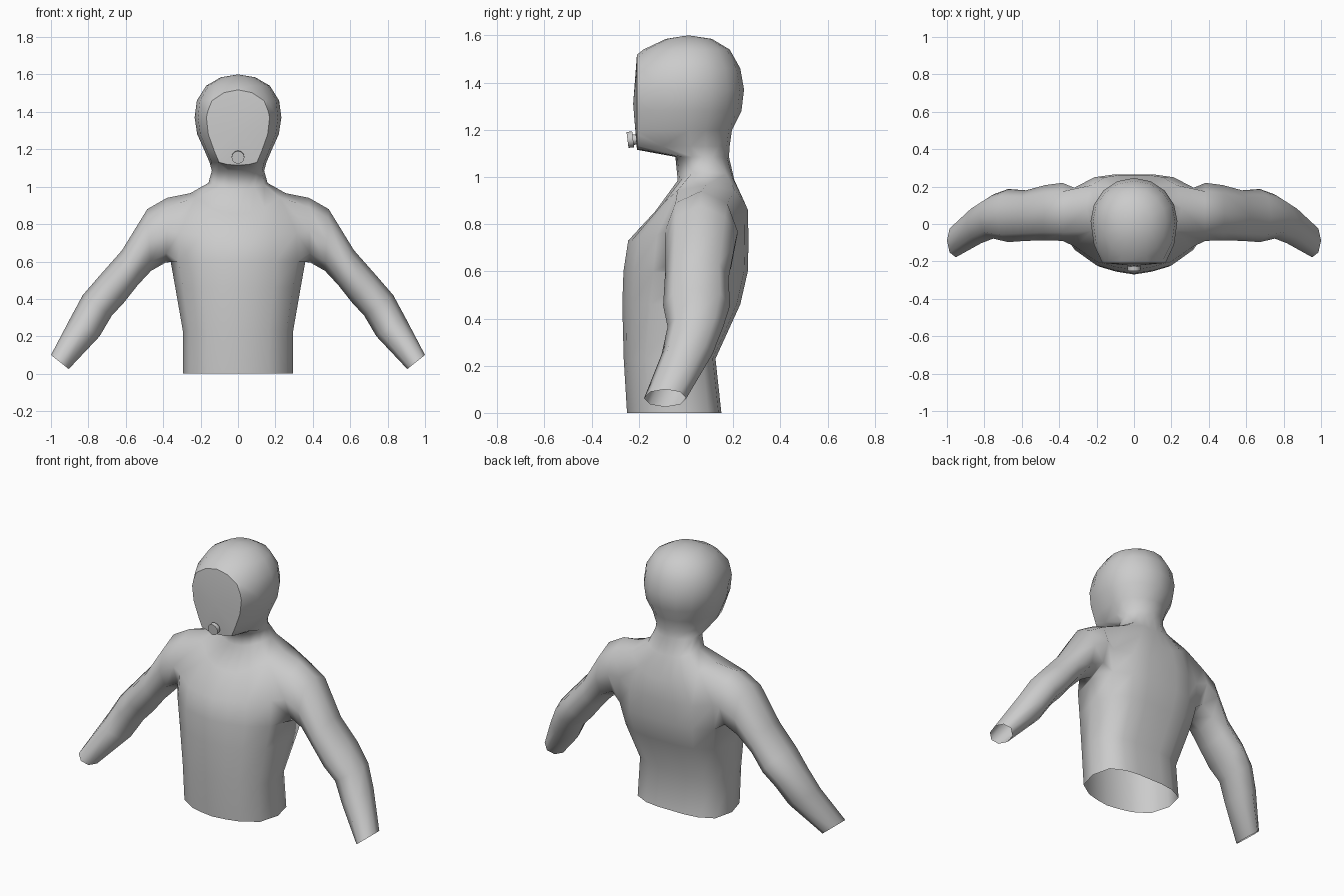
import bpy, bmesh, math
from mathutils import Vector, Matrix

if "Cube" in bpy.data.objects:
    bpy.data.objects.remove(bpy.data.objects["Cube"])

N = 16
bm = bmesh.new()


def ring(half):
    """Full loop of vertices from nine (x, y, z) points, front to back."""
    pts = half + [(-x, y, z) for x, y, z in half[-2:0:-1]]
    return [bm.verts.new(p) for p in pts]


def bridge(a, b, skip=()):
    n = len(a)
    return [bm.faces.new((a[i], a[(i + 1) % n], b[(i + 1) % n], b[i]))
            for i in range(n) if i not in skip]


# Trunk: rings with a chest ridge in front and a flat back
SHAPE = [(0, 0), (.28, .03), (.56, .085), (.88, .24), (1, .55),
         (.9, .86), (.6, .97), (.3, 1), (0, 1)]
LIFT = [0, .05, .3, .8, 1, .8, .3, .05, 0]
# z, half width, front y, back y, lift of the sides
trunk = [(0, .295, -.25, .15, 0), (.23, .295, -.264, .125, 0),
         (.46, .335, -.27, .23, 0), (.60, .36, -.265, .262, 0),
         (.73, .355, -.245, .265, .03), (.855, .255, -.13, .262, .11),
         (.985, .158, -.035, .205, .035)]
rows = [ring([(w * fx, f + (b - f) * fy, z + lift * k)
              for (fx, fy), k in zip(SHAPE, LIFT)])
        for z, w, f, b, lift in trunk]
A = 3                                       # row at the armpit
for i in range(len(rows) - 1):
    # leave square openings at the shoulders
    bridge(rows[i], rows[i + 1], (3, 4, 11, 12) if i in (A, A + 1) else ())


# Neck and head: rounded rings, front overshoots and is cut flat
def oval(z, w, yc, front, back):
    half = []
    for i in range(9):
        a = math.pi * i / 8
        r = yc - front if i < 4 else back - yc
        half.append((w * math.sin(a), yc - r * math.cos(a), z))
    return ring(half)


skull = [(1.085, .14, .07, -.045, .182), (1.13, .152, .02, -.29, .185),
         (1.2, .182, .015, -.305, .195), (1.28, .218, .015, -.315, .235),
         (1.37, .232, .015, -.315, .246), (1.46, .22, .015, -.28, .23),
         (1.54, .17, .015, -.18, .185), (1.585, .092, .012, -.085, .11)]
prev, head_faces = rows[-1], []
for spec in skull:
    cur = oval(*spec)
    head_faces += bridge(prev, cur)
    prev = cur
crown = bm.verts.new((0, .01, 1.6))
head_faces += [bm.faces.new((prev[i], prev[(i + 1) % N], crown)) for i in range(N)]

# Arms: eight-sided tubes grown from the shoulder openings
# top (x, z), bottom (x, z), centre y, half depth
arm = [((.38, .94), (.385, .595), .065, .155), ((.485, .88), (.465, .55), .06, .148),
       ((.62, .66), (.535, .475), .045, .135), ((.735, .53), (.61, .38), .045, .142),
       ((.83, .42), (.675, .31), .04, .118), ((.895, .3), (.74, .2), .005, .108),
       ((1.0, .1), (.905, .025), -.088, .09)]
for s in (1, -1):
    loop = [rows[A + r][(s * c) % N] for c, r in
            ((3, 0), (4, 0), (5, 0), (5, 1), (5, 2), (4, 2), (3, 2), (3, 1))]
    for (tx, tz), (bx, bz), yc, d in arm:
        new = []
        for k in range(8):
            a = math.radians(45 * (5 - k))
            c, q = math.cos(a), math.sin(a)
            new.append(bm.verts.new((s * ((tx + bx) / 2 + (tx - bx) / 2 * c),
                                     yc + d * q,
                                     (tz + bz) / 2 + (tz - bz) / 2 * c)))
        bridge(loop, new)
        loop = new

# Flat face plate
geom = set(head_faces)
for f in head_faces:
    geom.update(f.edges, f.verts)
cut = bmesh.ops.bisect_plane(bm, geom=list(geom), plane_co=(0, -.208, 1.3),
                             plane_no=(0, -1, 0), clear_outer=True)["geom_cut"]
rim = [e for e in cut if isinstance(e, bmesh.types.BMEdge)]
mid = bm.verts.new((0, -.224, 1.31))
for e in rim:
    bm.faces.new((e.verts[0], e.verts[1], mid))
bmesh.ops.recalc_face_normals(bm, faces=bm.faces[:])
for f in bm.faces:
    f.smooth = True
for e in rim:
    e.smooth = False


def finish(mesh_bm, name):
    me = bpy.data.meshes.new(name)
    mesh_bm.to_mesh(me)
    mesh_bm.free()
    ob = bpy.data.objects.new(name, me)
    bpy.context.collection.objects.link(ob)
    return ob


finish(bm, "upper_body")

# Chin knob: a short stem with a wider button
kb = bmesh.new()
for r, depth, y in ((.022, .035, -.22), (.034, .024, -.236)):
    m = (Matrix.Translation(Vector((0, y, 1.158)))
         @ Matrix.Rotation(math.radians(97), 4, 'X'))
    bmesh.ops.create_cone(kb, cap_ends=True, segments=12, radius1=r, radius2=r,
                          depth=depth, matrix=m)
knob = finish(kb, "chin_knob")
bpy.context.view_layer.objects.active = knob
knob.select_set(True)
bpy.ops.object.shade_smooth_by_angle(angle=math.radians(40))
